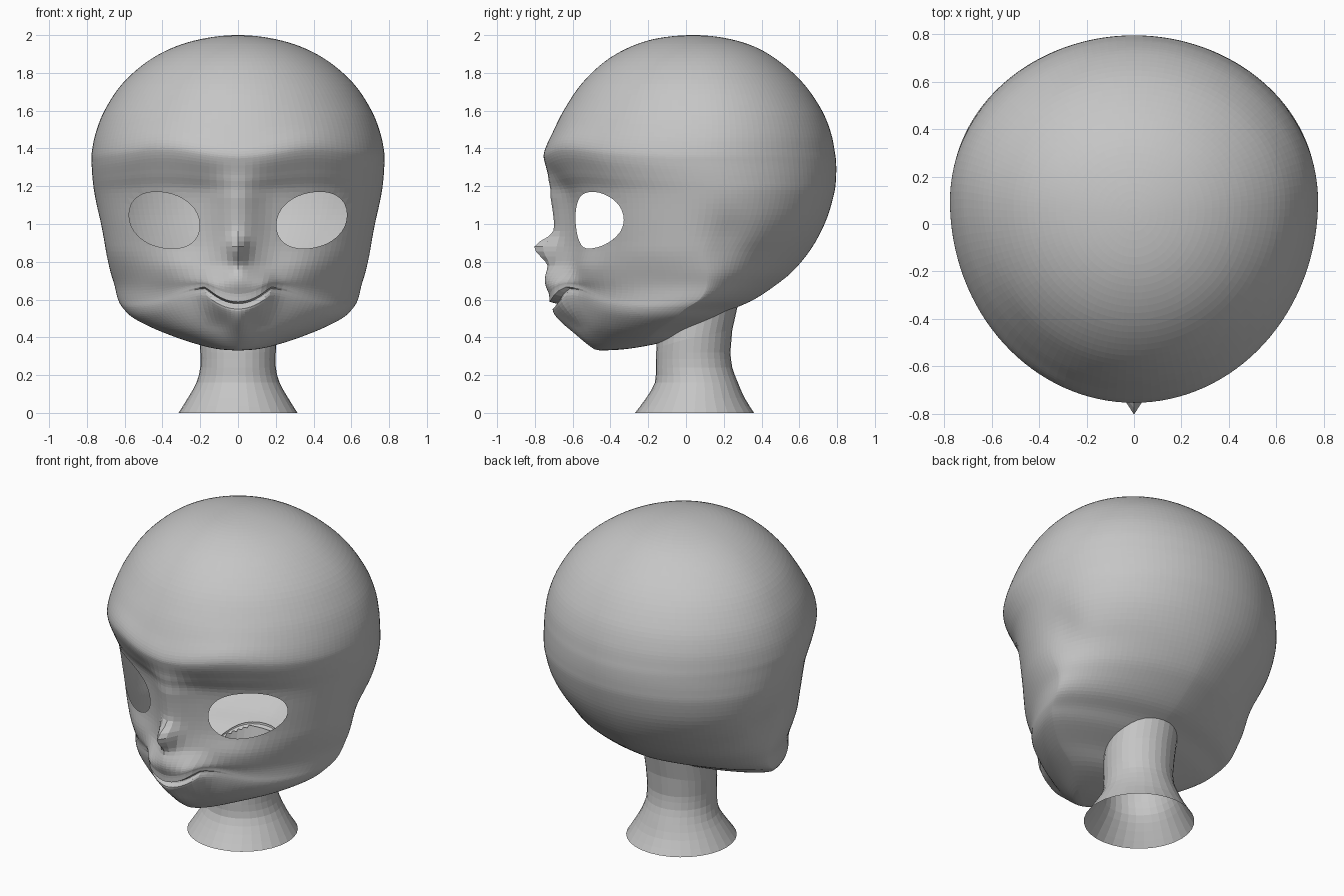
import bpy, bmesh, math
from mathutils import Vector
from mathutils.bvhtree import BVHTree

if "Cube" in bpy.data.objects:
    bpy.data.objects.remove(bpy.data.objects["Cube"])

SEG, SUB = 128, 5
mat = bpy.data.materials.new("matte grey")
mat.diffuse_color = (0.56, 0.56, 0.56, 1)
mat.use_nodes = True
mat.node_tree.nodes["Principled BSDF"].inputs["Base Color"].default_value = mat.diffuse_color

# head profile: height, half width, front y, back y
HEAD = [(2.0, .0, .04, .04), (1.985, .165, -.14, .205), (1.94, .33, -.29, .36),
        (1.86, .48, -.43, .495), (1.74, .615, -.555, .625), (1.6, .707, -.648, .72),
        (1.48, .754, -.707, .768), (1.38, .774, -.75, .788), (1.32, .775, -.745, .795),
        (1.24, .77, -.69, .794), (1.16, .76, -.635, .784), (1.02, .735, -.61, .742),
        (.88, .708, -.605, .67), (.76, .68, -.62, .575), (.68, .655, -.635, .48),
        (.6, .635, -.635, .36), (.55, .605, -.63, .25), (.5, .55, -.61, .16),
        (.44, .43, -.575, .02), (.38, .27, -.535, -.1), (.34, .12, -.49, -.3),
        (.33, .0, -.45, -.45)]
# neck profile: height, half width, front y, back y
NECK = [(0, .315, -.27, .36), (.08, .265, -.21, .31), (.16, .22, -.165, .275),
        (.24, .2, -.16, .245), (.32, .2, -.158, .235)]


def bell(v, s):
    return math.exp(-(v / s) ** 2)


def ramp(v, a, b):
    t = min(1, max(0, (v - a) / (b - a)))
    return t * t * (3 - 2 * t)


def power(v, p):
    return math.copysign(abs(v) ** (2 / p), v)


def spline(rows, t):
    """Catmull-Rom value of a profile table."""
    n = len(rows) - 1
    i = min(int(t), n - 1)
    u = t - i
    p = [rows[min(n, max(0, k))] for k in (i - 1, i, i + 1, i + 2)]
    return [b + .5 * u * (c - a + u * (2 * a - 5 * b + 4 * c - d + u * (3 * (b - c) + d - a)))
            for a, b, c, d in zip(*p)]


def face_depth(x, z):
    """Forward swell of nose, lips and chin."""
    ax = abs(x)
    bridge = .09 * bell(ax, .12) * (1 - ramp(z, 1.12, 1.34)) * ramp(z, .62, .76)
    tip = .108 * bell(ax, .045) * bell(z - .88, .05 if z > .88 else .08)
    plateau = 1 / (1 + (ax / .18) ** 8)
    if z > .578:
        lip = .088 * plateau * (1 - ramp(z, .64, .8))
    else:
        wide = ramp(z, .44, .57)
        shape = wide * plateau + (1 - wide) * bell(ax, .07)
        lip = (.078 * ramp(z, .34, .54) - .03 * ramp(z, .545, .575)) * shape
    cheek = .03 * bell(ax - .36, .16) * bell(z - .76, .1)
    return bridge + tip + lip + cheek


def head_point(t, a):
    z, w, f, b = spline(HEAD, t)
    w = max(w, 0)
    # widest line moves back towards the jaw corners
    c = f + (b - f) * (.55 + .16 * (1 - ramp(z, .58, .88)))
    s, k = math.sin(a), math.cos(a)
    if k > 0:
        # face narrows towards the chin
        p = 2 - .3 * (1 - ramp(z, .55, 1.05))
        x = w * power(s, p)
        y = c + (f - c) * power(k, p)
        front = ramp(k, .2, .6)
        y -= face_depth(x, z) * front
        # brow arches above each eye, mouth corners curl upward
        ax = abs(x)
        arch = .05 * bell(ax - .4, .25) * bell(z - 1.36, .16) * ramp(k, .1, .5)
        curl = .08 * min(1, (ax / .17) ** 2) * bell(z - .575, .09) * bell(max(0, ax - .17), .2)
        z += arch + curl * front
    else:
        # skull tapers behind the jaw
        p = 2 - .5 * (1 - ramp(z, .58, 1.1))
        x = w * power(s, p)
        y = c - (b - c) * power(k, p)
    # shallow hollow at each ear
    x *= 1 - .035 * bell(y - .22, .12) * bell(z - .93, .12)
    return Vector((x, y, z))


def skin(bm, rings):
    for r, q in zip(rings, rings[1:]):
        n = max(len(r), len(q))
        for i in range(n):
            j = (i + 1) % n
            if len(r) == 1:
                bm.faces.new((r[0], q[i], q[j]))
            elif len(q) == 1:
                bm.faces.new((r[i], q[0], r[j]))
            else:
                bm.faces.new((r[i], q[i], q[j], r[j]))


def finish(bm, name):
    me = bpy.data.meshes.new(name)
    bm.to_mesh(me)
    bm.free()
    me.materials.append(mat)
    bpy.context.collection.objects.link(bpy.data.objects.new(name, me))


# head shell
head = bmesh.new()
steps = (len(HEAD) - 1) * SUB
rings = []
for i in range(steps + 1):
    if i in (0, steps):
        z, w, f, b = HEAD[0 if i == 0 else -1]
        rings.append([head.verts.new((0, f, z))])
    else:
        # finer first rows keep the crown round
        t = i / SUB
        t = t * t if t < 1 else t
        ring = [head_point(t, 2 * math.pi * j / SEG) for j in range(SEG)]
        if t < 1:
            r = math.sqrt(t)
            edge = [head_point(1, 2 * math.pi * j / SEG) for j in range(SEG)]
            ring = [Vector((e.x * r, .04 + (e.y - .04) * r, 2 - .015 * t)) for e in edge]
        rings.append([head.verts.new(p) for p in ring])
skin(head, rings)
bmesh.ops.recalc_face_normals(head, faces=head.faces)
tree = BVHTree.FromBMesh(head)

# neck, its top edge meeting the underside of the head
neck = bmesh.new()
NS = 32


def neck_point(row, a):
    z, w, f, b = row
    return Vector((w * math.sin(a), (f + b) / 2 - (b - f) / 2 * math.cos(a), z))


nrings = [[neck.verts.new(neck_point(spline(NECK, i / 2), 2 * math.pi * j / NS)) for j in range(NS)]
          for i in range(2 * len(NECK) - 1)]
for u, back in ((.5, .245), (1, .275)):
    ring = []
    for j in range(NS):
        p = neck_point((.32, .205, -.156, back), 2 * math.pi * j / NS)
        hit = tree.ray_cast(Vector((p.x, p.y, .1)), Vector((0, 0, 1)))[0]
        p.z = .32 + ((hit.z + .01 if hit else .55) - .32) * u
        ring.append(neck.verts.new(p))
    nrings.append(ring)
skin(neck, nrings)
bmesh.ops.recalc_face_normals(neck, faces=neck.faces)
finish(neck, "neck")


# eye openings (outer corner raised) and the opening into the neck
def eye_mid(x):
    return 1.02 + .15 * (abs(x) - .39)


def eye_radius(p):
    return ((abs(abs(p.x) - .39) / .187) ** 2.15
            + (abs(p.z - eye_mid(p.x)) / .147) ** 2.15) ** (1 / 2.15)


def is_open(p):
    if p.y < -.2 and eye_radius(p) < 1:
        return True
    return p.z < .62 and (p.x / .19) ** 2 + ((p.y - .055) / .2) ** 2 < 1


holes = [f for f in head.faces if is_open(f.calc_center_median())]
bmesh.ops.delete(head, geom=holes, context='FACES')
for v in head.verts:
    if v.is_boundary and v.co.y < -.2 and v.co.z > .8:
        r = eye_radius(v.co)
        side = math.copysign(.39, v.co.x)
        x = side + (v.co.x - side) / r
        z = eye_mid(x) + (v.co.z - eye_mid(v.co.x)) / r
        hit = tree.ray_cast(Vector((x, -2, z)), Vector((0, 1, 0)))[0]
        if hit:
            v.co = hit
finish(head, "head")
